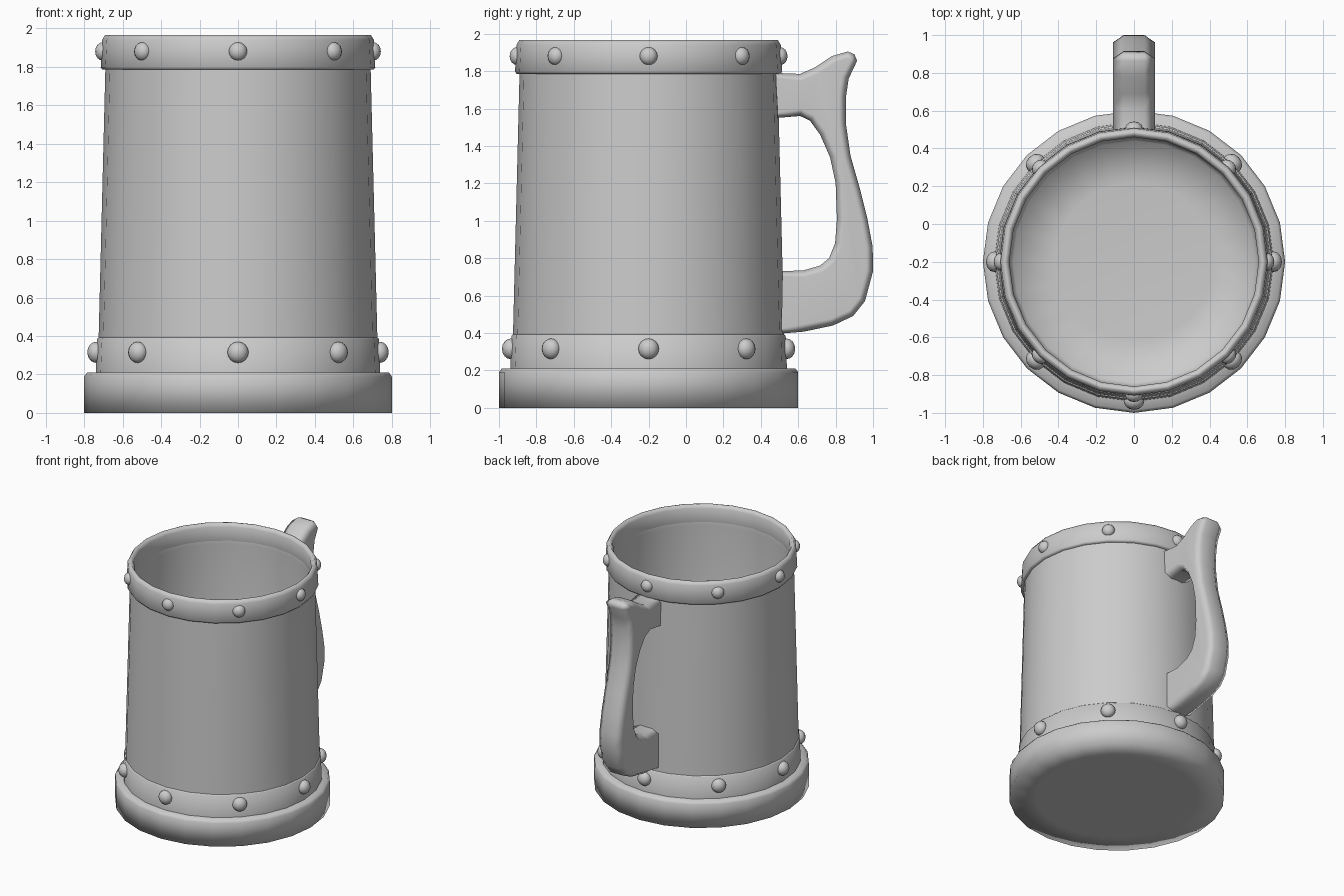
import bpy, bmesh, math
from mathutils import Vector, Matrix

if "Cube" in bpy.data.objects:
    bpy.data.objects.remove(bpy.data.objects["Cube"])

CENTRE = Vector((0, -0.2, 0))
SIDES = 24


def finish(name, bm, angle):
    bmesh.ops.remove_doubles(bm, verts=bm.verts, dist=1e-5)
    bmesh.ops.recalc_face_normals(bm, faces=bm.faces)
    mesh = bpy.data.meshes.new(name)
    bm.to_mesh(mesh)
    bm.free()
    obj = bpy.data.objects.new(name, mesh)
    bpy.context.collection.objects.link(obj)
    bpy.ops.object.select_all(action='DESELECT')
    obj.select_set(True)
    bpy.context.view_layer.objects.active = obj
    bpy.ops.object.shade_smooth_by_angle(angle=math.radians(angle))
    return obj


def lathe(name, profile, angle=60, closed=False):
    bm = bmesh.new()
    pts = profile + profile[:1] if closed else profile
    verts = [bm.verts.new(CENTRE + Vector((r, 0, z))) for r, z in pts]
    edges = [bm.edges.new(p) for p in zip(verts, verts[1:])]
    bmesh.ops.spin(bm, geom=verts + edges, cent=CENTRE, axis=(0, 0, 1),
                   angle=math.tau, steps=SIDES, use_merge=True)
    return finish(name, bm, angle)


def rivets(name, ring, z, size, depth):
    bm = bmesh.new()
    for i in range(8):
        m = (Matrix.Translation(CENTRE + Vector((0, 0, z)))
             @ Matrix.Rotation(i * math.tau / 8, 4, 'Z')
             @ Matrix.Translation((ring, 0, 0))
             @ Matrix.Diagonal((depth, size, size, 1)))
        bmesh.ops.create_uvsphere(bm, u_segments=12, v_segments=8, radius=1, matrix=m)
    return finish(name, bm, 60)


# Heavy foot with a rolled upper edge
lathe("base", [(0, 0), (0.6, 0), (0.8, 0), (0.8, 0.19), (0.785, 0.21),
               (0.7, 0.21)], 95)

# Tapered hollow vessel: outer wall, rim, inner wall, floor
lathe("vessel", [(0.73, 0.2), (0.725, 0.39), (0.69, 1.79), (0.685, 1.95),
                 (0.675, 1.955), (0.662, 1.94), (0.66, 1.8), (0.665, 0.3),
                 (0.64, 0.23), (0.42, 0.21), (0, 0.21)], 95)

# Metal bands
lathe("lower_band", [(0.715, 0.2), (0.74, 0.2), (0.733, 0.385), (0.725, 0.392),
                     (0.71, 0.39)], 60)
lathe("upper_band", [(0.67, 1.785), (0.705, 1.785), (0.714, 1.797), (0.707, 1.94),
                     (0.692, 1.965), (0.675, 1.965), (0.66, 1.94), (0.66, 1.83)],
      60, closed=True)

# Rivets around both bands
rivets("upper_rivets", 0.703, 1.88, 0.048, 0.04)
rivets("lower_rivets", 0.738, 0.315, 0.055, 0.046)

# Handle: side outline with thumb rest, chamfered on both sides
outline = [(0.48, 1.79), (0.61, 1.785), (0.69, 1.82), (0.78, 1.88), (0.865, 1.905),
           (0.9, 1.89), (0.915, 1.855), (0.87, 1.76), (0.855, 1.66), (0.855, 1.52),
           (0.88, 1.345), (0.93, 1.17), (0.97, 1.01), (0.998, 0.86), (1.0, 0.73),
           (0.957, 0.57), (0.893, 0.49), (0.786, 0.44), (0.63, 0.407), (0.51, 0.397),
           (0.515, 0.73), (0.63, 0.735), (0.717, 0.76), (0.765, 0.8), (0.797, 0.88),
           (0.807, 1.01), (0.8, 1.2), (0.77, 1.34), (0.717, 1.46), (0.663, 1.535),
           (0.61, 1.56), (0.49, 1.55)]
ends = {0, 19, 20, 31}
pts = [Vector(p) for p in outline]
inset = []
for i, p in enumerate(pts):
    t = (pts[(i + 1) % len(pts)] - p).normalized() + (p - pts[i - 1]).normalized()
    t.normalize()
    q = p + Vector((t.y, -t.x)) * 0.038
    inset.append(Vector((p.x, q.y)) if i in ends else q)
bm = bmesh.new()
rings = [[bm.verts.new((x, p.x, p.y)) for p in ring]
         for x, ring in ((-0.11, inset), (-0.055, pts), (0.055, pts), (0.11, inset))]
for a, b in zip(rings, rings[1:]):
    for i in range(len(a)):
        j = (i + 1) % len(a)
        bm.faces.new((a[i], a[j], b[j], b[i]))
bm.faces.new(rings[0])
bm.faces.new(rings[-1])
handle = finish("handle", bm, 70)
handle.modifiers.new("soft_shading", 'WEIGHTED_NORMAL').keep_sharp = True
